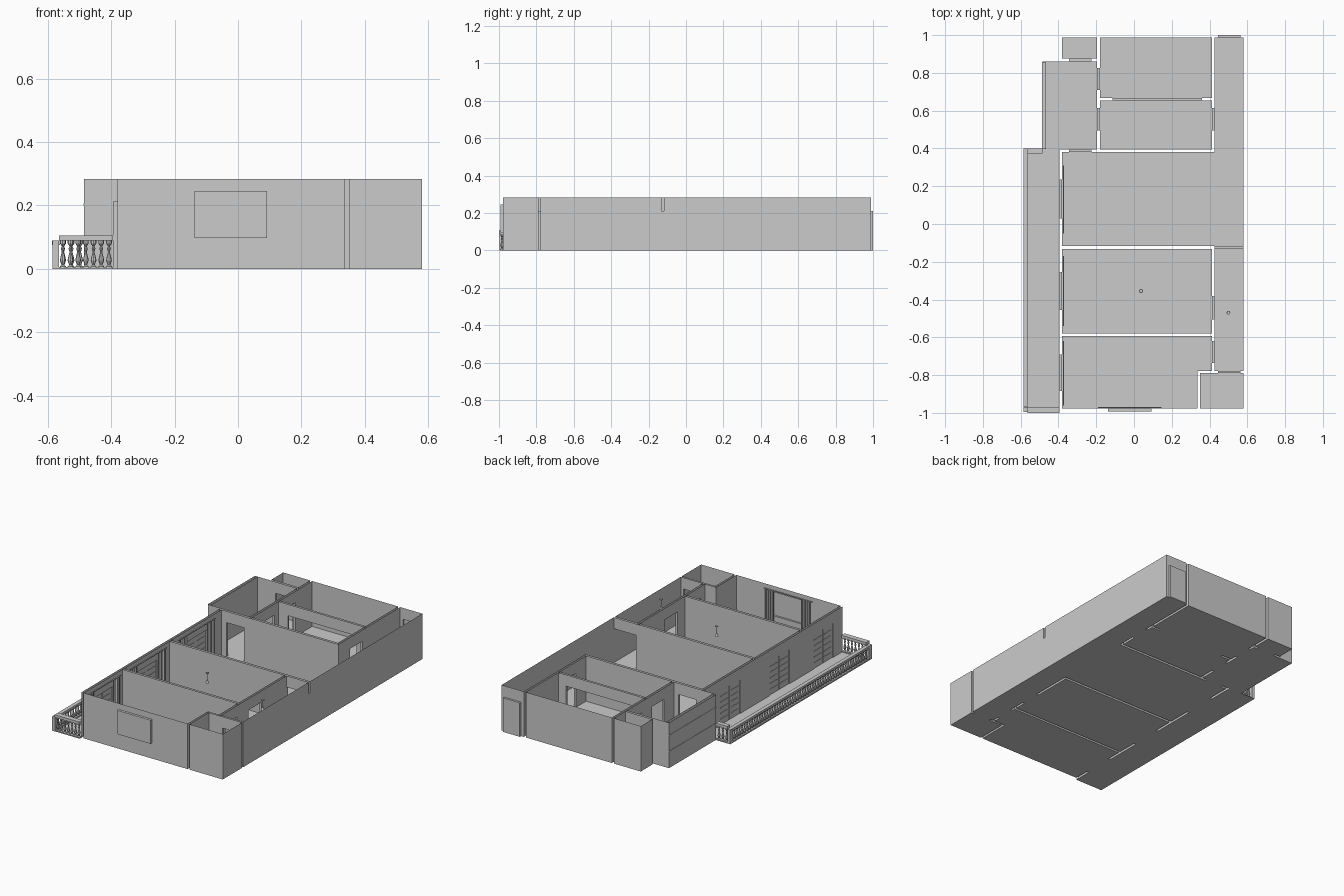
import bpy, bmesh, math

if "Cube" in bpy.data.objects:
    bpy.data.objects.remove(bpy.data.objects["Cube"], do_unlink=True)

H, DOOR = 0.283, 0.212
EPS = 0.003
grey = bpy.data.materials.new("plain_grey")
grey.use_nodes = True
grey.diffuse_color = (0.6, 0.6, 0.6, 1)
grey.node_tree.nodes["Principled BSDF"].inputs["Base Color"].default_value = (0.6, 0.6, 0.6, 1)


def finish(name, bm, smooth=False):
    mesh = bpy.data.meshes.new(name)
    bm.to_mesh(mesh)
    bm.free()
    mesh.materials.append(grey)
    if smooth:
        mesh.shade_smooth()
    obj = bpy.data.objects.new(name, mesh)
    bpy.context.collection.objects.link(obj)
    return obj


def face(bm, pts):
    bm.faces.new([bm.verts.new(p) for p in pts])


def upright(bm, a, b, z0, z1):
    if math.dist(a, b) > 1e-4 and z1 - z0 > 1e-4:
        face(bm, [(*a, z0), (*b, z0), (*b, z1), (*a, z1)])


def box(bm, x0, x1, y0, y1, z0, z1):
    vs = bmesh.ops.create_cube(bm, size=1)["verts"]
    for v in vs:
        v.co = ((x0 + x1) / 2 + v.co.x * (x1 - x0), (y0 + y1) / 2 + v.co.y * (y1 - y0),
                (z0 + z1) / 2 + v.co.z * (z1 - z0))


# Shared plan lines
L, R, HALL = -0.38, 0.58, 0.427
IN, OUT = 0.413, -0.395          # inner room edge, outer face on the balcony side
DL, DR, KL = -0.485, -0.195, -0.18
BACK, FRONT = 0.988, -0.978

# Openings: name, axis crossed, x0, x1, y0, y1, z0, z1
openings = [
    ("closet_door", "y", -0.345, -0.225, 0.86, 0.875, 0, DOOR),
    ("utility_kitchen_door", "x", DR, KL, 0.71, 0.825, 0, DOOR),
    ("utility_dining_door", "x", DR, KL, 0.495, 0.615, 0, DOOR),
    ("utility_living_door", "y", -0.345, -0.225, 0.38, 0.395, 0, DOOR),
    ("wide_kitchen_opening", "y", -0.115, 0.36, 0.655, 0.668, 0, DOOR),
    ("dining_corridor_door", "x", IN, HALL, 0.495, 0.615, 0, DOOR),
    ("entrance_door", "y", 0.445, 0.563, BACK, 1.0, 0, DOOR),
    ("living_balcony_door", "x", OUT, L, 0.03, 0.235, 0, DOOR),
    ("middle_balcony_door", "x", OUT, L, -0.455, -0.255, 0, DOOR),
    ("front_balcony_door", "x", OUT, L, -0.885, -0.69, 0, DOOR),
    ("middle_hall_door", "x", IN, HALL, -0.505, -0.38, 0, DOOR),
    ("front_hall_door", "x", IN, HALL, -0.735, -0.62, 0, DOOR),
    ("bathroom_door", "y", 0.445, 0.563, -0.788, -0.777, 0, DOOR),
    ("hall_living_opening", "y", HALL, R, -0.132, -0.117, 0, DOOR),
    ("front_window", "y", -0.137, 0.092, -0.993, FRONT, 0.097, 0.245),
]


def wall(bm, a, b):
    """Vertical sheet from a to b with every touching opening cut out."""
    k = 0 if abs(a[0] - b[0]) > abs(a[1] - b[1]) else 1
    c = a[1 - k]
    lo, hi = sorted((a[k], b[k]))
    at = (lambda s: (s, c)) if k == 0 else (lambda s: (c, s))
    cuts = []
    for _, axis, x0, x1, y0, y1, z0, z1 in openings:
        span, cross = ((x0, x1), (y0, y1)) if k == 0 else ((y0, y1), (x0, x1))
        if axis == "yx"[k] and min(abs(c - q) for q in cross) < EPS \
                and span[0] >= lo - EPS and span[1] <= hi + EPS:
            cuts.append((*span, z0, z1))
    s = lo
    for s0, s1, z0, z1 in sorted(cuts):
        upright(bm, at(s), at(s0), 0, H)
        upright(bm, at(s0), at(s1), 0, z0)
        upright(bm, at(s0), at(s1), z1, H)
        s = s1
    upright(bm, at(s), at(hi), 0, H)


def room(name, pts):
    bm = bmesh.new()
    face(bm, [(*p, 0) for p in pts])
    for a, b in zip(pts, pts[1:] + pts[:1]):
        wall(bm, a, b)
    finish(name, bm)


def rect(x0, x1, y0, y1):
    return [(x0, y0), (x1, y0), (x1, y1), (x0, y1)]


# Rooms: floor plus wall sheets
room("closet", rect(L, DR, 0.875, BACK))
room("kitchen", rect(KL, IN, 0.668, BACK))
room("dining_room", rect(KL, IN, 0.395, 0.655))
room("utility_room", rect(DL, DR, 0.395, 0.86))
room("living_room_and_corridor", [(L, -0.117), (R, -0.117), (R, BACK), (HALL, BACK),
                                  (HALL, 0.38), (L, 0.38)])
room("middle_bedroom", rect(L, IN, -0.58, -0.132))
room("front_bedroom", [(L, FRONT), (0.337, FRONT), (0.337, -0.777), (IN, -0.777),
                       (IN, -0.594), (L, -0.594)])
room("hall", rect(HALL, R, -0.777, -0.132))
room("bathroom", rect(0.35, R, FRONT, -0.788))

# Linings of the openings
for name, axis, x0, x1, y0, y1, z0, z1 in openings:
    bm = bmesh.new()
    for z in (z0, z1):
        face(bm, [(*p, z) for p in rect(x0, x1, y0, y1)])
    if axis == "x":
        for y in (y0, y1):
            upright(bm, (x0, y), (x1, y), z0, z1)
    else:
        for x in (x0, x1):
            upright(bm, (x, y0), (x, y1), z0, z1)
    finish(name + "_lining", bm)

    # Slatted balcony doors in two leaves
    if "balcony" in name:
        bm = bmesh.new()
        mid = (y0 + y1) / 2
        for a, b in ((y0, mid), (mid, y1)):
            box(bm, -0.391, -0.386, a + 0.002, b - 0.002, 0, z1)
            for i in range(1, 6):
                z = z1 * i / 6
                box(bm, -0.394, -0.383, a + 0.015, b - 0.015, z - 0.002, z + 0.002)
        finish(name + "_leaves", bm)

# Entrance door and front window pane
bm = bmesh.new()
box(bm, 0.447, 0.561, 0.995, 1.0, 0, DOOR)
finish("entrance_door_leaf", bm)
bm = bmesh.new()
box(bm, -0.137, 0.092, -0.993, -0.989, 0.097, 0.245)
finish("front_window_pane", bm)

# Utility room glazing behind the outer wall
bm = bmesh.new()
for z in (0.1, 0.2):
    box(bm, DL - 0.002, -0.466, 0.397, 0.858, z, z + 0.006)
upright(bm, (-0.466, 0.395), (-0.466, 0.86), 0, H)
finish("utility_window_wall", bm)


# Curtains: pleated sheets on a rod
def curtain(name, along_x, base, s0, s1, inward):
    bm = bmesh.new()
    width = (s1 - s0) * 0.2
    for start in (s0, s1 - width):
        pts = []
        for i in range(25):
            s = start + width * i / 24
            d = base + inward * (0.007 + 0.004 * math.sin(i * math.pi / 3))
            pts.append((s, d) if along_x else (d, s))
        for a, b in zip(pts, pts[1:]):
            upright(bm, a, b, 0.01, 0.255)
    d0, d1 = sorted((base + inward * 0.005, base + inward * 0.009))
    ends = (s0 - 0.01, s1 + 0.01)
    box(bm, *(ends + (d0, d1) if along_x else (d0, d1) + ends), 0.255, 0.259)
    finish(name, bm)


curtain("front_window_curtain", True, FRONT, -0.18, 0.135, 1)
curtain("living_curtain", False, L, -0.04, 0.3, 1)
curtain("middle_curtain", False, L, -0.53, -0.18, 1)
curtain("front_curtain", False, L, -0.95, -0.63, 1)

# Balcony floor and outer wall face
bm = bmesh.new()
face(bm, [(*p, 0) for p in rect(-0.585, OUT, -0.995, 0.4)])
wall(bm, (OUT, FRONT), (OUT, 0.38))
finish("balcony", bm)

# Turned baluster outline: radius, fraction of height
profile = [(0.009, 0), (0.009, 0.08), (0.004, 0.14), (0.009, 0.3), (0.007, 0.42),
           (0.003, 0.6), (0.006, 0.72), (0.003, 0.8), (0.009, 0.9), (0.009, 1)]


def railing(name, a, b, low, high, half):
    bm = bmesh.new()
    n = round(math.dist(a, b) / 0.025)
    for i in range(n):
        t = (i + 0.5) / n
        cx, cy = a[0] + (b[0] - a[0]) * t, a[1] + (b[1] - a[1]) * t
        rings = [[bm.verts.new((cx + r * math.cos(k * math.pi / 4),
                                cy + r * math.sin(k * math.pi / 4), low * f))
                  for k in range(8)] for r, f in profile]
        for lo, hi in zip(rings, rings[1:]):
            for k in range(8):
                bm.faces.new((lo[k], lo[k - 1], hi[k - 1], hi[k]))
    x0, x1 = min(a[0], b[0]), max(a[0], b[0])
    y0, y1 = min(a[1], b[1]), max(a[1], b[1])
    hx, hy = (half, 0) if x0 == x1 else (0, half)
    box(bm, x0 - hx, x1 + hx, y0 - hy, y1 + hy, low, high)
    box(bm, x0 - hx * 0.7, x1 + hx * 0.7, y0 - hy * 0.7, y1 + hy * 0.7, 0, 0.006)
    finish(name, bm)


railing("long_railing", (-0.574, -0.965), (-0.574, 0.38), 0.076, 0.089, 0.012)
railing("front_railing", (-0.565, -0.984), (OUT, -0.984), 0.089, 0.106, 0.016)
railing("back_railing", (-0.565, 0.386), (DL, 0.386), 0.089, 0.106, 0.014)
bm = bmesh.new()
for y in (-0.982, 0.386):
    box(bm, -0.585, -0.565, y - 0.014, y + 0.014, 0, 0.089)
finish("corner_posts", bm)

# Pendant lamps
for name, x, y in (("bedroom_lamp", 0.037, -0.355), ("hall_lamp", 0.5, -0.47)):
    bm = bmesh.new()
    for r0, r1, z0, z1 in ((0.009, 0.009, 0.279, 0.284), (0.001, 0.001, 0.235, 0.279),
                           (0.01, 0.003, 0.22, 0.238)):
        vs = bmesh.ops.create_cone(bm, cap_ends=True, segments=12, radius1=r0,
                                   radius2=r1, depth=z1 - z0)["verts"]
        bmesh.ops.translate(bm, verts=vs, vec=(x, y, (z0 + z1) / 2))
    finish(name, bm)
